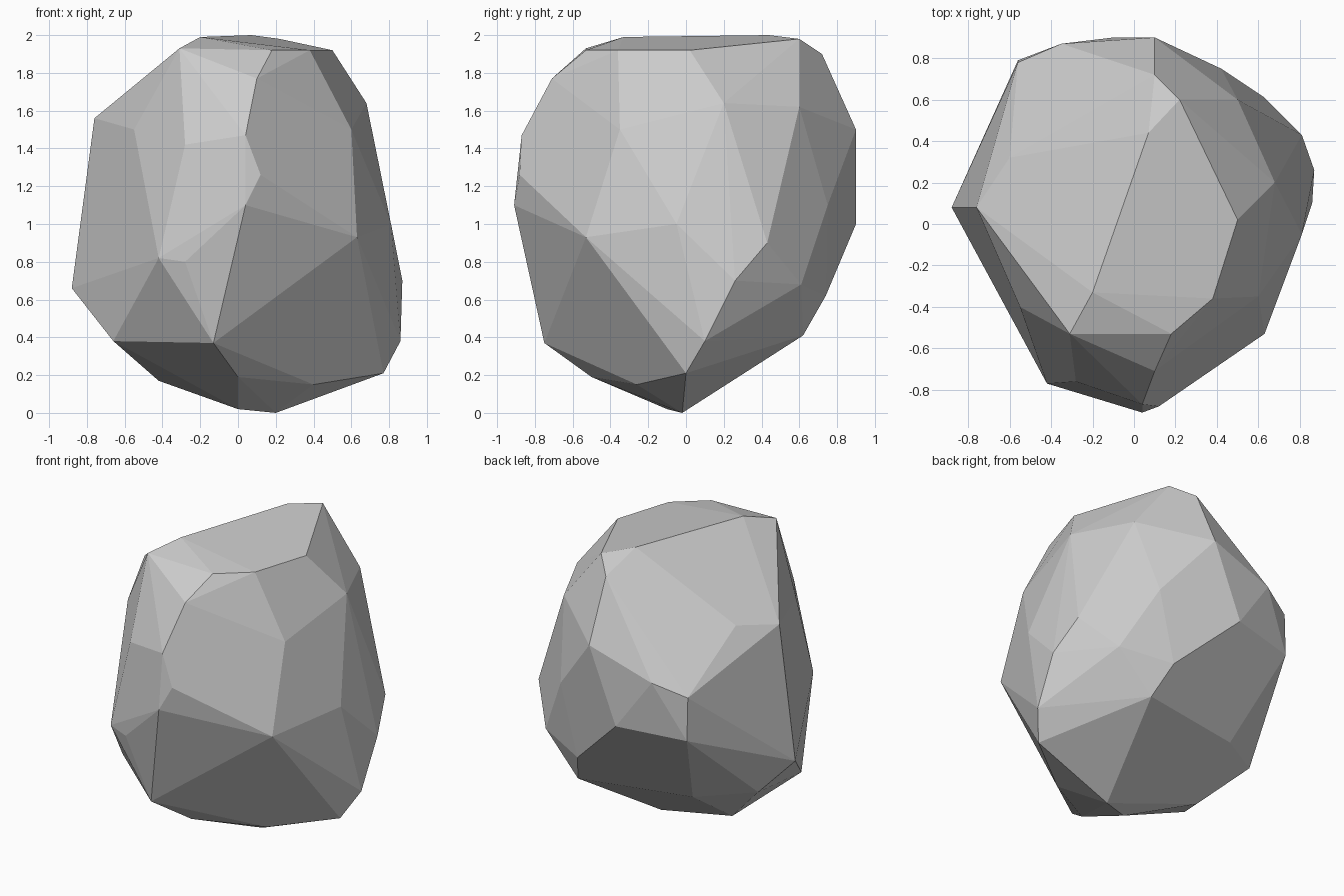
import bpy, bmesh, math

# Corner points of the boulder, grouped by region
crown = [(-.31, -.53, 1.93), (-.2, -.33, 1.99), (.07, .44, 2.0), (.22, .6, 1.98),
         (.5, .02, 1.92), (.38, -.36, 1.92), (.18, -.53, 1.92), (.1, .72, 1.9)]
shoulder = [(-.76, .08, 1.56), (-.6, .32, 1.6), (-.56, .78, 1.27), (-.35, .87, 1.35),
            (.1, .9, 1.5), (.5, .6, 1.62), (.68, .2, 1.64), (.6, -.35, 1.5),
            (.1, -.71, 1.77), (.04, -.87, 1.47), (-.28, -.76, 1.42), (-.55, -.4, 1.5)]
waist = [(.04, -.91, 1.1), (.12, -.88, 1.26), (.63, -.53, .93), (.81, -.05, 1.0),
         (.81, .43, .9), (.42, .75, 1.1), (-.1, .9, 1.0), (-.56, .79, .98),
         (-.83, .08, .93), (-.42, -.77, .82), (-.28, -.81, .8)]
belly = [(.87, .26, .7), (.86, .1, .38), (.63, .61, .68), (.3, .74, .62),
         (-.88, .08, .66), (-.66, -.3, .38), (-.13, -.75, .37), (-.72, .25, .47)]
base = [(.77, 0, .21), (.4, -.26, .15), (0, -.5, .19), (-.42, .1, .17),
        (.38, .62, .41), (-.38, .47, .43), (0, -.1, .02), (.2, -.02, 0)]

# Wrap the corners in a faceted skin
bm = bmesh.new()
for p in crown + shoulder + waist + belly + base:
    bm.verts.new(p)
bmesh.ops.convex_hull(bm, input=bm.verts)
loose = [v for v in bm.verts if not v.link_faces]
bmesh.ops.delete(bm, geom=loose, context='VERTS')

# Merge nearly coplanar triangles into broad chipped planes
bmesh.ops.dissolve_limit(bm, angle_limit=math.radians(4), verts=bm.verts, edges=bm.edges)
bmesh.ops.recalc_face_normals(bm, faces=bm.faces)

mesh = bpy.data.meshes.new("boulder")
bm.to_mesh(mesh)
bm.free()
boulder = bpy.data.objects.new("boulder", mesh)
bpy.context.collection.objects.link(boulder)
